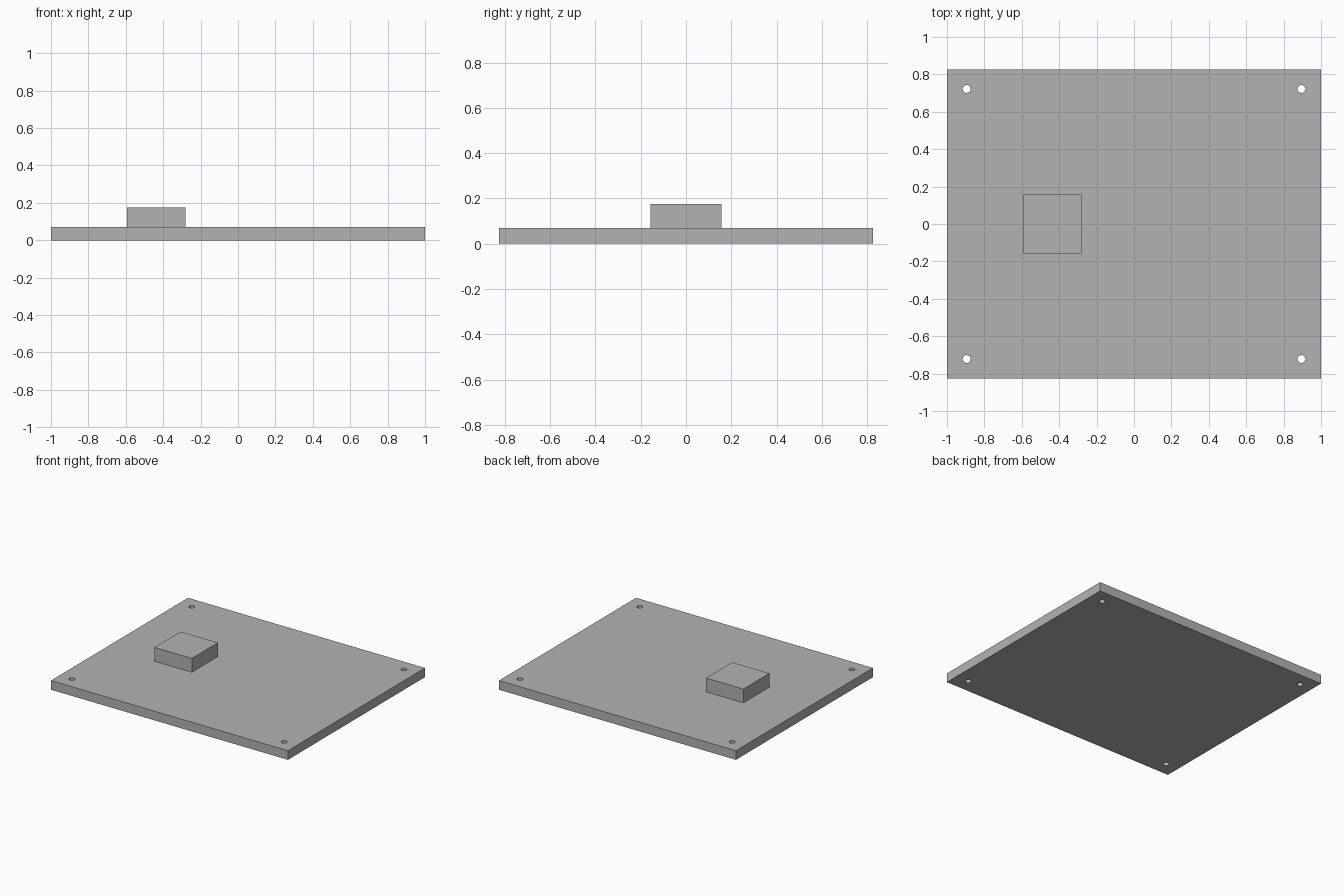
import bpy

# Remove the default cube
old = bpy.data.objects.get("Cube")
if old:
    bpy.data.objects.remove(old, do_unlink=True)

# Single plain grey
grey = bpy.data.materials.new("plain_grey")
grey.use_nodes = True
colour = (0.45, 0.45, 0.45, 1)
grey.diffuse_color = colour
grey.node_tree.nodes["Principled BSDF"].inputs["Base Color"].default_value = colour

PLATE_TOP = 0.07


def box(name, centre, size):
    bpy.ops.mesh.primitive_cube_add(size=1, location=centre)
    obj = bpy.context.object
    obj.name = name
    obj.scale = size
    bpy.ops.object.transform_apply(location=False, rotation=False, scale=True)
    obj.data.materials.append(grey)
    return obj


# Base plate and the raised block on it
plate = box("base_plate", (0, 0, PLATE_TOP / 2), (2, 1.652, PLATE_TOP))
box("raised_block", (-0.437, 0, (PLATE_TOP + 0.176) / 2), (0.314, 0.314, 0.176 - PLATE_TOP))

# Four corner mounting holes cut right through the plate
cutters = []
for x in (-0.895, 0.895):
    for y in (-0.722, 0.722):
        bpy.ops.mesh.primitive_cylinder_add(vertices=32, radius=0.021, depth=0.3,
                                            location=(x, y, PLATE_TOP / 2))
        cutter = bpy.context.object
        cutter.name = "hole_cutter"
        cutter.data.materials.append(grey)
        cut = plate.modifiers.new("mounting_hole", 'BOOLEAN')
        cut.operation = 'DIFFERENCE'
        cut.solver = 'EXACT'
        cut.object = cutter
        cutters.append(cutter)

# Apply the cuts, then drop the cutters
bpy.ops.object.select_all(action='DESELECT')
plate.select_set(True)
bpy.context.view_layer.objects.active = plate
for modifier in list(plate.modifiers):
    bpy.ops.object.modifier_apply(modifier=modifier.name)
for cutter in cutters:
    bpy.data.objects.remove(cutter, do_unlink=True)

# Smooth hole walls, crisp plate edges
bpy.ops.object.shade_smooth_by_angle()
